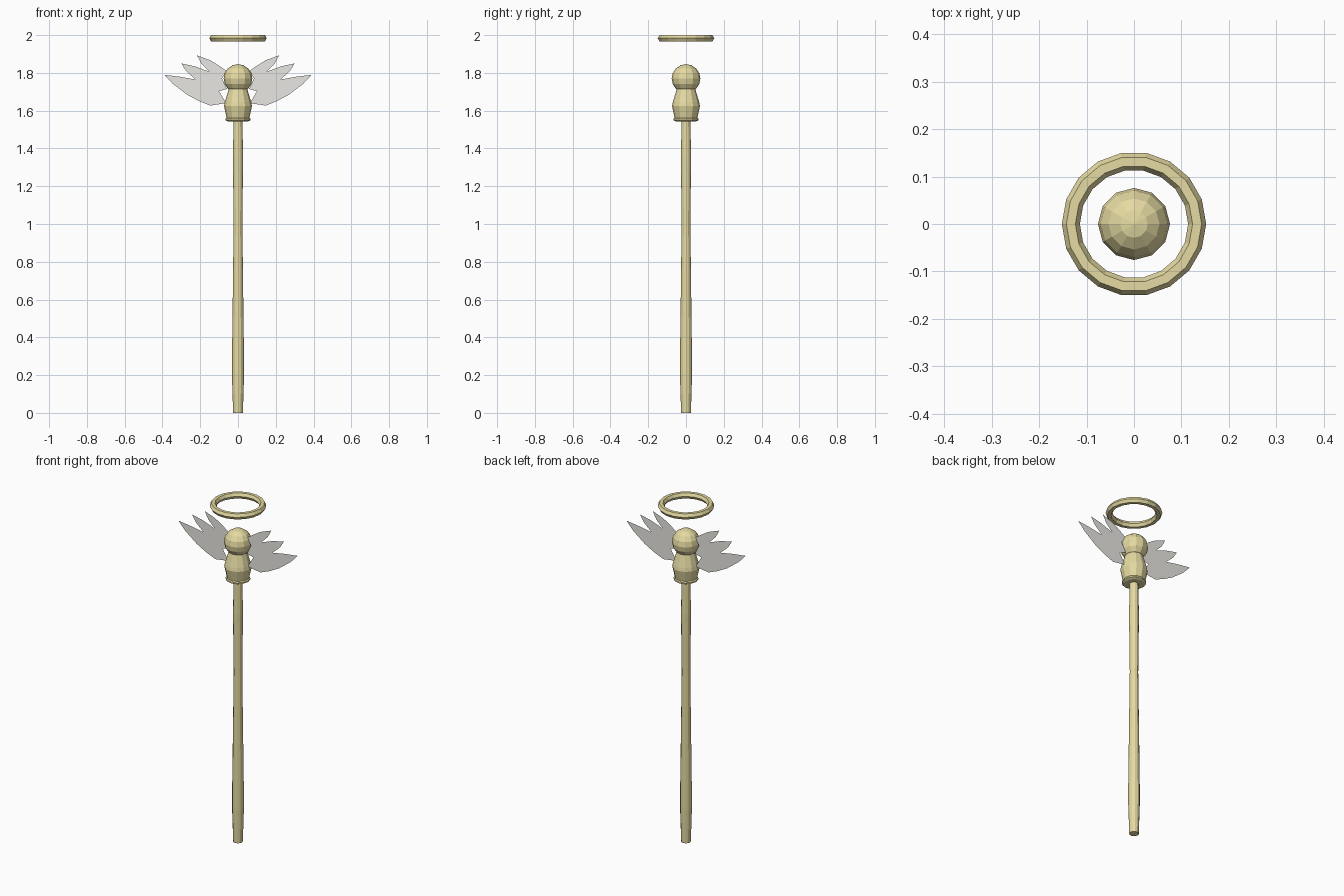
import bpy, bmesh, math

if "Cube" in bpy.data.objects:
    bpy.data.objects.remove(bpy.data.objects["Cube"])


def material(name, color):
    m = bpy.data.materials.new(name)
    m.diffuse_color = color
    m.use_nodes = True
    m.node_tree.nodes["Principled BSDF"].inputs["Base Color"].default_value = m.diffuse_color
    return m


gold = material("pale_gold", (0.78, 0.70, 0.36, 1))
white = material("feather_white", (0.82, 0.80, 0.76, 1))


def add_mesh(name, verts, faces, mat):
    me = bpy.data.meshes.new(name)
    me.from_pydata(verts, [], faces)
    me.materials.append(mat)
    ob = bpy.data.objects.new(name, me)
    bpy.context.collection.objects.link(ob)
    return ob


def lathe(name, profile, n=12):
    """Turn (radius, z) pairs, bottom to top, into a capped solid."""
    verts = [(r * math.cos(2 * math.pi * i / n), r * math.sin(2 * math.pi * i / n), z)
             for r, z in profile for i in range(n)]
    faces = [(k * n + i, k * n + (i + 1) % n, (k + 1) * n + (i + 1) % n, (k + 1) * n + i)
             for k in range(len(profile) - 1) for i in range(n)]
    last = (len(profile) - 1) * n
    faces += [tuple(reversed(range(n))), tuple(range(last, last + n))]
    return add_mesh(name, verts, faces, gold)


# Handle with a thicker grip near the foot
lathe("shaft", [(0.026, 0), (0.032, 0.2), (0.031, 0.35), (0.023, 1.0),
                (0.027, 1.35), (0.023, 1.56)])

# Collar under the body
lathe("collar", [(0.055, 1.543), (0.066, 1.549), (0.066, 1.557), (0.058, 1.565)])

# Rounded body
lathe("body", [(0.060, 1.56), (0.074, 1.625), (0.070, 1.645), (0.049, 1.715)])

# Head
bpy.ops.mesh.primitive_uv_sphere_add(segments=12, ring_count=8, radius=0.076,
                                     location=(0, 0, 1.77))
head = bpy.context.object
head.name = "head"
head.data.materials.append(gold)

# Halo
bpy.ops.mesh.primitive_torus_add(major_segments=18, minor_segments=6,
                                 major_radius=0.133, minor_radius=0.019,
                                 location=(0, 0, 1.9835))
halo = bpy.context.object
halo.name = "halo"
halo.data.materials.append(gold)

# Flat feathered wings, one outline mirrored
outline = [(0.06, 1.64), (0.147, 1.627), (0.205, 1.65), (0.27, 1.685), (0.345, 1.742),
           (0.39, 1.79), (0.31, 1.78), (0.226, 1.765), (0.275, 1.81), (0.30, 1.85),
           (0.23, 1.835), (0.153, 1.807), (0.195, 1.85), (0.217, 1.893), (0.147, 1.867),
           (0.10, 1.838), (0.06, 1.81), (0.085, 1.77), (0.058, 1.715), (0.10, 1.703),
           (0.078, 1.665)]
for side, label in ((1, "wing_right"), (-1, "wing_left")):
    wing = add_mesh(label, [(side * x, 0, z) for x, z in outline],
                    [tuple(range(len(outline)))[::side]], white)
    bm = bmesh.new()
    bm.from_mesh(wing.data)
    bmesh.ops.triangulate(bm, faces=bm.faces[:])
    bm.to_mesh(wing.data)
    bm.free()
